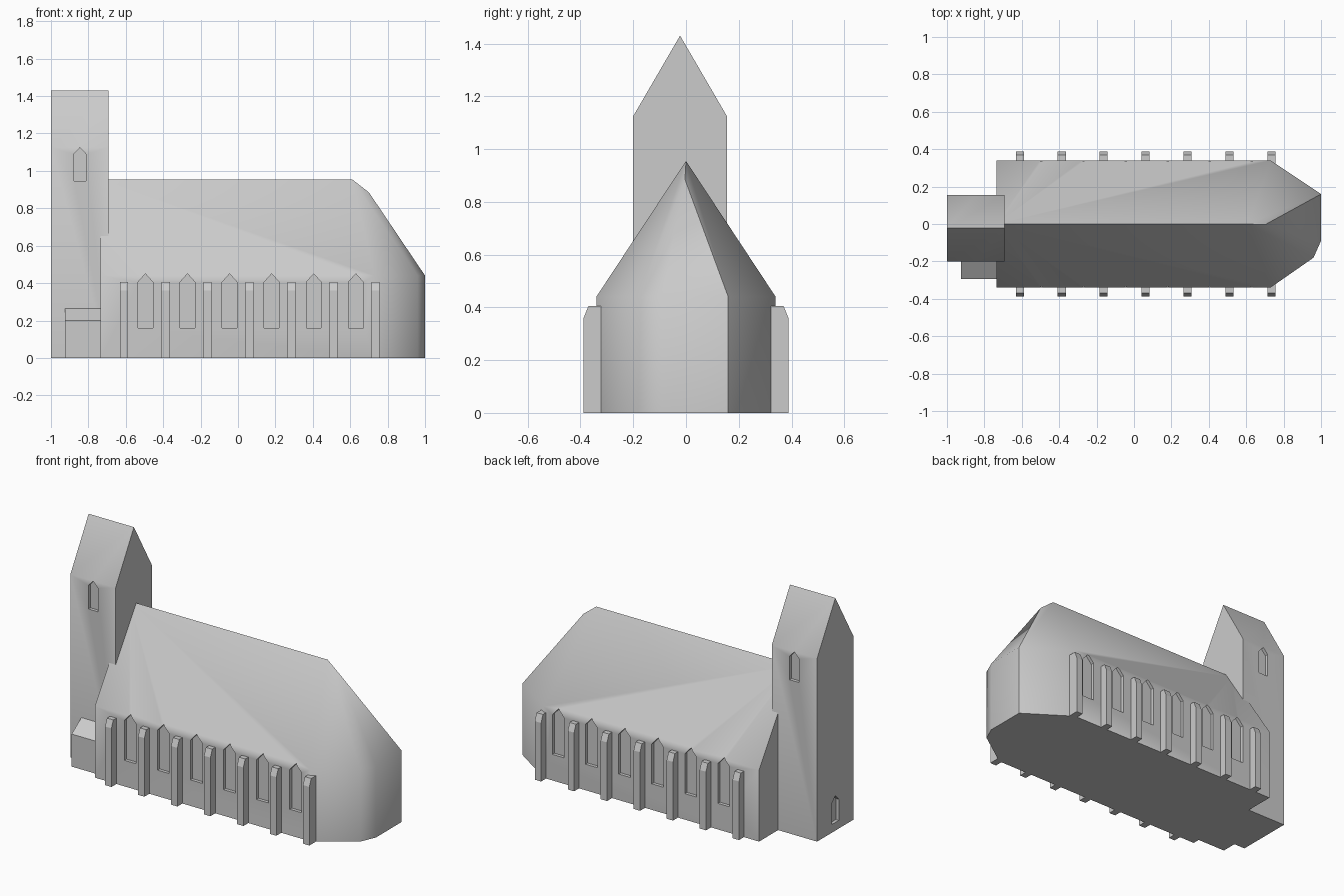
import bpy, bmesh, math
from mathutils import Vector

if "Cube" in bpy.data.objects:
    bpy.data.objects.remove(bpy.data.objects["Cube"])

stone = bpy.data.materials.new("pale_stone")
stone.diffuse_color = (0.6, 0.6, 0.6, 1)
stone.use_nodes = True
stone.node_tree.nodes["Principled BSDF"].inputs["Base Color"].default_value = stone.diffuse_color


def make(name, verts, faces):
    bm = bmesh.new()
    vs = [bm.verts.new(v) for v in verts]
    for f in faces:
        bm.faces.new([vs[i] for i in f])
    bmesh.ops.recalc_face_normals(bm, faces=bm.faces)
    me = bpy.data.meshes.new(name)
    bm.to_mesh(me)
    bm.free()
    me.materials.append(stone)
    ob = bpy.data.objects.new(name, me)
    bpy.context.collection.objects.link(ob)
    return ob


def prism(name, profile, sweep):
    """Closed prism: a 3D profile swept along a vector."""
    n = len(profile)
    a = [Vector(p) for p in profile]
    b = [p + Vector(sweep) for p in a]
    faces = [range(n), range(n, 2 * n)]
    faces += [(i, (i + 1) % n, n + (i + 1) % n, n + i) for i in range(n)]
    return make(name, a + b, faces)


def lancet(c, half, z0, z1, z2):
    """Pointed window outline as (across, height) pairs."""
    return [(c - half, z0), (c + half, z0), (c + half, z1), (c, z2), (c - half, z1)]


def activate(ob):
    bpy.ops.object.select_all(action='DESELECT')
    ob.select_set(True)
    bpy.context.view_layer.objects.active = ob


def carve(ob, cutters):
    activate(ob)
    for c in cutters:
        m = ob.modifiers.new("recess", 'BOOLEAN')
        m.operation = 'DIFFERENCE'
        m.solver = 'EXACT'
        m.object = c
        bpy.ops.object.modifier_apply(modifier=m.name)
        bpy.data.objects.remove(c)


def smooth(ob):
    activate(ob)
    bpy.ops.object.shade_smooth_by_angle(angle=math.radians(40))


# nave with pitched roof and faceted apse
EAVE, HW = 0.44, 0.34
plan = [(-0.735, -HW), (0.73, -HW), (0.96, -0.18), (1.0, -0.09),
        (1.0, 0.16), (0.73, HW), (-0.735, HW)]
n = len(plan)
verts = [(x, y, 0) for x, y in plan] + [(x, y, EAVE) for x, y in plan]
verts += [(-0.735, 0, 0.955), (0.61, 0, 0.955), (0.70, -0.004, 0.885)]
W, R, P = 2 * n, 2 * n + 1, 2 * n + 2
e = range(n, 2 * n)
faces = [range(n)] + [(i, i + 1, n + i + 1, n + i) for i in range(n - 1)]
faces += [(n - 1, 0, e[0], W, e[6]),                      # west gable
          (e[0], e[1], R, W), (e[5], e[6], W, R),         # long roof slopes
          (e[1], e[2], R), (e[2], P, R), (e[2], e[3], P),
          (e[3], e[4], P), (e[4], R, P), (e[4], e[5], R)]  # apse roof
nave = make("nave", verts, faces)

# nave windows, both sides
cutters = []
for s in (-1, 1):
    for k in range(6):
        prof = lancet(-0.495 + 0.225 * k, 0.04, 0.16, 0.405, 0.45)
        cutters.append(prism("window_cutter", [(x, s * (HW - 0.02), z) for x, z in prof],
                             (0, s * 0.1, 0)))
carve(nave, cutters)
smooth(nave)

# tower with saddleback roof
tower = prism("tower", [(-1, y, z) for y, z in
              [(-0.2, 0), (0.155, 0), (0.155, 1.125), (-0.0225, 1.43), (-0.2, 1.125)]],
              (0.308, 0, 0))
bell = lancet(-0.845, 0.032, 0.945, 1.09, 1.125)
door = lancet(-0.0225, 0.033, 0.05, 0.18, 0.215)
carve(tower, [
    prism("bell_cutter", [(x, -0.18, z) for x, z in bell], (0, -0.1, 0)),
    prism("bell_cutter", [(x, 0.135, z) for x, z in bell], (0, 0.1, 0)),
    prism("door_cutter", [(-0.98, y, z) for y, z in door], (-0.1, 0, 0))])
smooth(tower)

# lean-to beside the tower
prism("lean_to", [(-0.925, y, z) for y, z in
      [(-0.19, 0), (-0.295, 0), (-0.295, 0.2), (-0.2, 0.265), (-0.19, 0.265)]],
      (0.2, 0, 0))

# buttresses, both sides
for s in (-1, 1):
    for k in range(7):
        prism("buttress", [(-0.632 + 0.2243 * k, s * y, z) for y, z in
              [(0.32, 0), (0.388, 0), (0.388, 0.36), (0.37, 0.405), (0.32, 0.405)]],
              (0.043, 0, 0))
